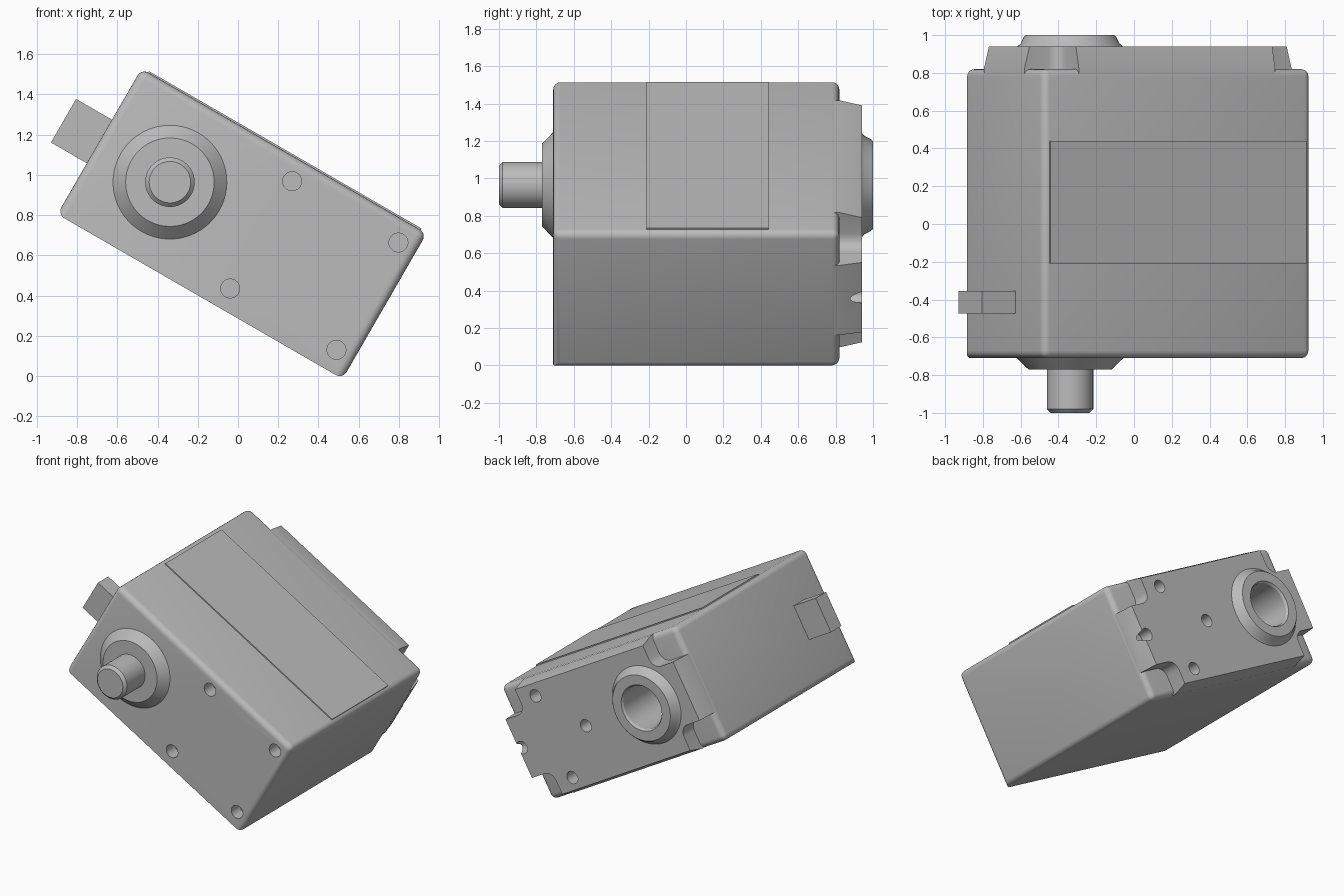
import bpy
import bmesh
from math import cos, sin, pi, radians
from mathutils import Matrix, Vector

if "Cube" in bpy.data.objects:
    bpy.data.objects.remove(bpy.data.objects["Cube"])

A, B = 0.819, 0.418            # half length and half height of the case
FRONT, BACK, PLATE = -0.71, 0.82, 0.94
AXIS = -0.414                  # shaft position along the case
TILT = Matrix.Translation((0.02, 0, 0.757)) @ Matrix.Rotation(radians(30), 4, 'Y')

grey = bpy.data.materials.new("plain_grey")
grey.use_nodes = True
grey.diffuse_color = (0.5, 0.5, 0.5, 1)
bsdf = grey.node_tree.nodes["Principled BSDF"]
bsdf.inputs["Base Color"].default_value = grey.diffuse_color
parts = []


def finish(name, bm, part=True):
    bmesh.ops.recalc_face_normals(bm, faces=bm.faces[:])
    mesh = bpy.data.meshes.new(name)
    bm.to_mesh(mesh)
    bm.free()
    mesh.materials.append(grey)
    ob = bpy.data.objects.new(name, mesh)
    bpy.context.collection.objects.link(ob)
    if part:
        parts.append(ob)
    else:
        ob.hide_render = True
    return ob


def box_mesh(low, high):
    bm = bmesh.new()
    low, high = Vector(low), Vector(high)
    bmesh.ops.create_cube(bm, size=1)
    for v in bm.verts:
        v.co = (low + high) / 2 + v.co * (high - low)
    return bm


def loft(bm, rings, caps):
    """Skin a list of equally long closed rings."""
    loops = [[bm.verts.new(p) for p in ring] for ring in rings]
    for one, two in zip(loops, loops[1:]):
        for i in range(len(one)):
            j = (i + 1) % len(one)
            bm.faces.new((one[i], one[j], two[j], two[i]))
    if caps:
        bm.faces.new(loops[0])
        bm.faces.new(loops[-1])
    return bm


def turned(name, profile, u=AXIS, v=0, caps=True, part=True, n=64):
    """Turn a (radius, y) profile about an axis along y."""
    rings = [[(u + r * cos(2 * pi * i / n), y, v + r * sin(2 * pi * i / n))
              for i in range(n)] for r, y in profile]
    return finish(name, loft(bmesh.new(), rings, caps), part)


def cut(ob, cutters):
    bpy.context.view_layer.objects.active = ob
    for c in cutters:
        mod = ob.modifiers.new("cut", 'BOOLEAN')
        mod.operation, mod.solver, mod.object = 'DIFFERENCE', 'EXACT', c
        bpy.ops.object.modifier_apply(modifier=mod.name)


# Case: rounded on every edge but the lower front one
bm = box_mesh((-A, FRONT, -B), (A, BACK, B))
edges = [e for e in bm.edges
         if not all(v.co.y < 0 and v.co.z < 0 for v in e.verts)]
bmesh.ops.bevel(bm, geom=edges, offset=0.04, segments=5, profile=0.5, affect='EDGES')
case = finish("case", bm)


# Back plate: drafted sides and a rounded notch at each corner
def plate_ring(y, inset):
    a, b, nu, nv, r = A - inset, B - inset, 0.60, 0.215, 0.07
    quarter = [(a, nv)]
    for i in range(6):
        t = radians(270 - 18 * i)
        quarter.append((nu + r + r * cos(t), nv + r + r * sin(t)))
    quarter.append((nu, b))
    ring = []
    for su, sv in ((1, 1), (-1, 1), (-1, -1), (1, -1)):
        q = quarter if su * sv > 0 else quarter[::-1]
        ring += [(su * u, y, sv * v) for u, v in q]
    return ring


back_plate = finish("back_plate", loft(bmesh.new(), [
    plate_ring(BACK - 0.06, 0.002), plate_ring(BACK, 0.002),
    plate_ring(PLATE, 0.033)], True))

# Screw holes and shaft bore
front_cutters = [turned("hole_cutter", [(0.047, FRONT - 0.1), (0.047, FRONT + 0.1)],
                        u, v, part=False, n=32)
                 for u in (0.11, 0.72) for v in (-0.308, 0.308)]
back_cutters = [turned("hole_cutter", [(0.045, PLATE - 0.1), (0.045, PLATE + 0.1)],
                       0.457 + 0.3 * u, 0.3 * v, part=False, n=32)
                for u, v in ((1, 0), (-1, 0), (0, 1), (0, -1))]
bore = turned("bore_cutter", [(0.155, 0.62), (0.155, 1.1)], part=False)
cut(case, front_cutters + [bore])
cut(back_plate, back_cutters + [bore])
for c in front_cutters + back_cutters + [bore]:
    bpy.data.objects.remove(c)

# Bearing bosses and shaft
turned("back_ring", [(0.155, 0.92), (0.155, 0.985), (0.165, 1.0), (0.235, 1.0),
                     (0.246, 0.988), (0.262, 0.955), (0.285, 0.935)], caps=False)
turned("front_boss", [(0.283, FRONT + 0.02), (0.283, FRONT), (0.22, -0.77)])
turned("shaft", [(0.123, -0.74), (0.123, -0.98), (0.103, -1.0)])

# Side tab and cover label
finish("side_tab", box_mesh((-1.025, -0.475, -0.125), (-A + 0.02, -0.355, 0.125)))
finish("cover_label", box_mesh((-0.78, -0.21, B - 0.001), (0.785, 0.44, B + 0.008)))

# Smooth the round surfaces and tilt the whole assembly
bpy.ops.object.select_all(action='DESELECT')
for ob in parts:
    ob.matrix_world = TILT
    ob.select_set(True)
bpy.context.view_layer.objects.active = case
bpy.ops.object.shade_smooth_by_angle(angle=radians(25))
